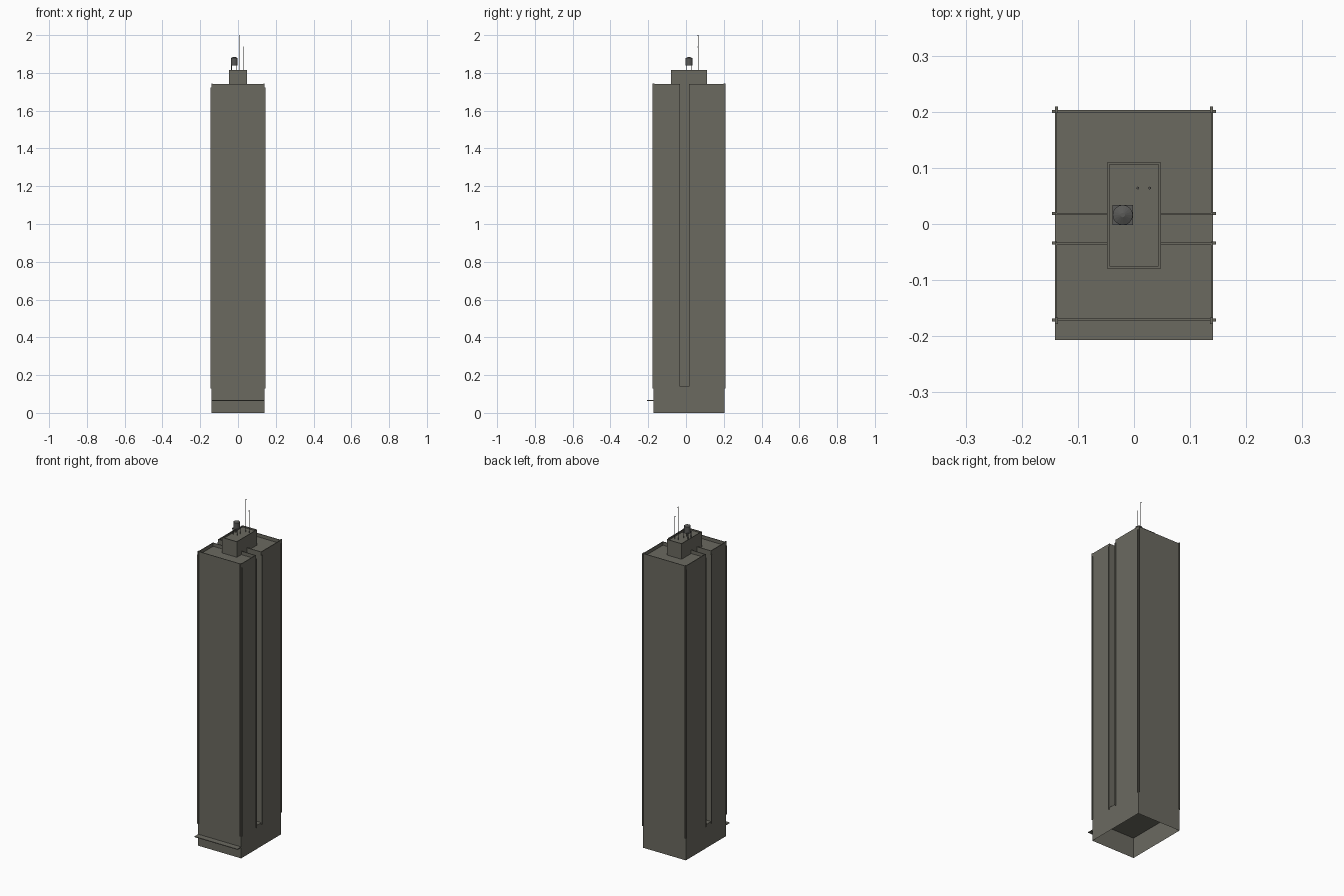
import bpy, bmesh, math

if "Cube" in bpy.data.objects:
    bpy.data.objects.remove(bpy.data.objects["Cube"])

X, YF, YB = 0.141, -0.172, 0.203      # tower half width, front, back
CX = 0.048                            # half width of the central core
S0, S1 = -0.033, 0.016                # side slot extents in y
Z_BASE, Z_TOP = 0.14, 1.742


def material(name, rgb):
    m = bpy.data.materials.new(name)
    m.diffuse_color = (*rgb, 1)
    m.use_nodes = True
    m.node_tree.nodes["Principled BSDF"].inputs["Base Color"].default_value = m.diffuse_color
    return m


STONE = material("dark_stone", (0.147, 0.143, 0.118))
METAL = material("dark_metal", (0.10, 0.10, 0.095))


def finish(name, bm, mat=STONE):
    bmesh.ops.recalc_face_normals(bm, faces=bm.faces)
    me = bpy.data.meshes.new(name)
    bm.to_mesh(me)
    bm.free()
    me.materials.append(mat)
    ob = bpy.data.objects.new(name, me)
    bpy.context.collection.objects.link(ob)
    return ob


def add_box(bm, x0, x1, y0, y1, z0, z1):
    vs = bmesh.ops.create_cube(bm, size=1)["verts"]
    for v in vs:
        v.co.x = x0 if v.co.x < 0 else x1
        v.co.y = y0 if v.co.y < 0 else y1
        v.co.z = z0 if v.co.z < 0 else z1


def add_rod(bm, x, y, z0, z1, r0, r1=None, n=8):
    res = bmesh.ops.create_cone(bm, cap_ends=True, segments=n, radius1=r0,
                                radius2=r0 if r1 is None else r1, depth=z1 - z0)
    bmesh.ops.translate(bm, verts=res["verts"], vec=(x, y, (z0 + z1) / 2))


def prism(name, outline, z0, z1, rim, drop):
    """Extruded outline, open below, with a parapet around a sunken roof."""
    bm = bmesh.new()
    lo = [bm.verts.new((x, y, z0)) for x, y in outline]
    hi = [bm.verts.new((x, y, z1)) for x, y in outline]
    n = len(lo)
    for i in range(n):
        j = (i + 1) % n
        bm.faces.new((lo[i], lo[j], hi[j], hi[i]))
    roof = bm.faces.new(hi)
    bm.normal_update()
    bmesh.ops.inset_region(bm, faces=[roof], thickness=rim, use_even_offset=True)
    walls = bmesh.ops.extrude_face_region(bm, geom=[roof])["geom"]
    bmesh.ops.translate(bm, verts=[g for g in walls if isinstance(g, bmesh.types.BMVert)],
                        vec=(0, 0, -drop))
    if roof.is_valid:
        bmesh.ops.delete(bm, geom=[roof], context='FACES_ONLY')
    return finish(name, bm)


# Tower shaft: H-shaped plan with a deep slot on each side
right = [(X, YF), (X, S0), (CX, S0), (CX, S1), (X, S1), (X, YB)]
left = [(-x, y) for x, y in reversed(right)]
prism("tower_shaft", right + left, Z_BASE, Z_TOP, 0.004, 0.02)

# Base: open-bottomed storey with a ceiling and the slot floors
bm = bmesh.new()
ring = [(-X, YF), (X, YF), (X, YB), (-X, YB)]
for i in range(4):
    a, b = ring[i], ring[(i + 1) % 4]
    bm.faces.new([bm.verts.new(p) for p in
                  ((*a, 0), (*b, 0), (*b, Z_BASE), (*a, Z_BASE))])
bm.faces.new([bm.verts.new((x, y, 0.12)) for x, y in ring])
for s in (-1, 1):
    bm.faces.new([bm.verts.new((s * x, y, Z_BASE)) for x, y in
                  ((CX, S0), (X, S0), (X, S1), (CX, S1))])
bmesh.ops.remove_doubles(bm, verts=bm.verts, dist=1e-5)
finish("base_storey", bm)

# Entrance canopy
bm = bmesh.new()
add_box(bm, -X, X, -0.207, YF, 0.064, 0.068)
finish("entrance_canopy", bm)

# Vertical fins at the corners and slot edges
bm = bmesh.new()
t = 0.0025
for s in (-1, 1):
    for y in (YF + 0.001, S0 - 0.001, S1 + t, YB - t):
        add_box(bm, *sorted((s * (X - 0.004), s * 0.146)), y - t, y + t, 0.13, 1.722)
    for y0, y1 in ((YF - 0.006, YF + 0.005), (YB - 0.005, YB + 0.006)):
        x = s * (X - 0.003)
        add_box(bm, x - t, x + t, y0, y1, 0.13, 1.745)
finish("facade_fins", bm)

# Rooftop machine room
prism("machine_room", [(-CX, -0.079), (CX, -0.079), (CX, 0.11), (-CX, 0.11)],
      1.722, 1.814, 0.004, 0.008)

# Water tank on a legged platform
TX, TY = -0.02, 0.016
bm = bmesh.new()
for sx in (-1, 1):
    for sy in (-1, 1):
        add_rod(bm, TX + sx * 0.014, TY + sy * 0.014, 1.806, 1.84, 0.0018, n=4)
add_box(bm, TX - 0.018, TX + 0.018, TY - 0.018, TY + 0.018, 1.838, 1.842)
finish("tank_stand", bm, METAL)
bm = bmesh.new()
add_rod(bm, TX, TY, 1.842, 1.878, 0.018, n=16)
add_rod(bm, TX, TY, 1.878, 1.885, 0.018, 0.004, n=16)
finish("water_tank", bm, METAL)

# Antenna masts with small tip beacons
bm = bmesh.new()
for x, top in ((0.007, 2.0), (0.028, 1.94)):
    add_rod(bm, x, 0.064, 1.806, top, 0.0015, n=6)
    add_rod(bm, x, 0.064, top - 0.005, top, 0.0026, n=6)
finish("antenna_masts", bm, METAL)
